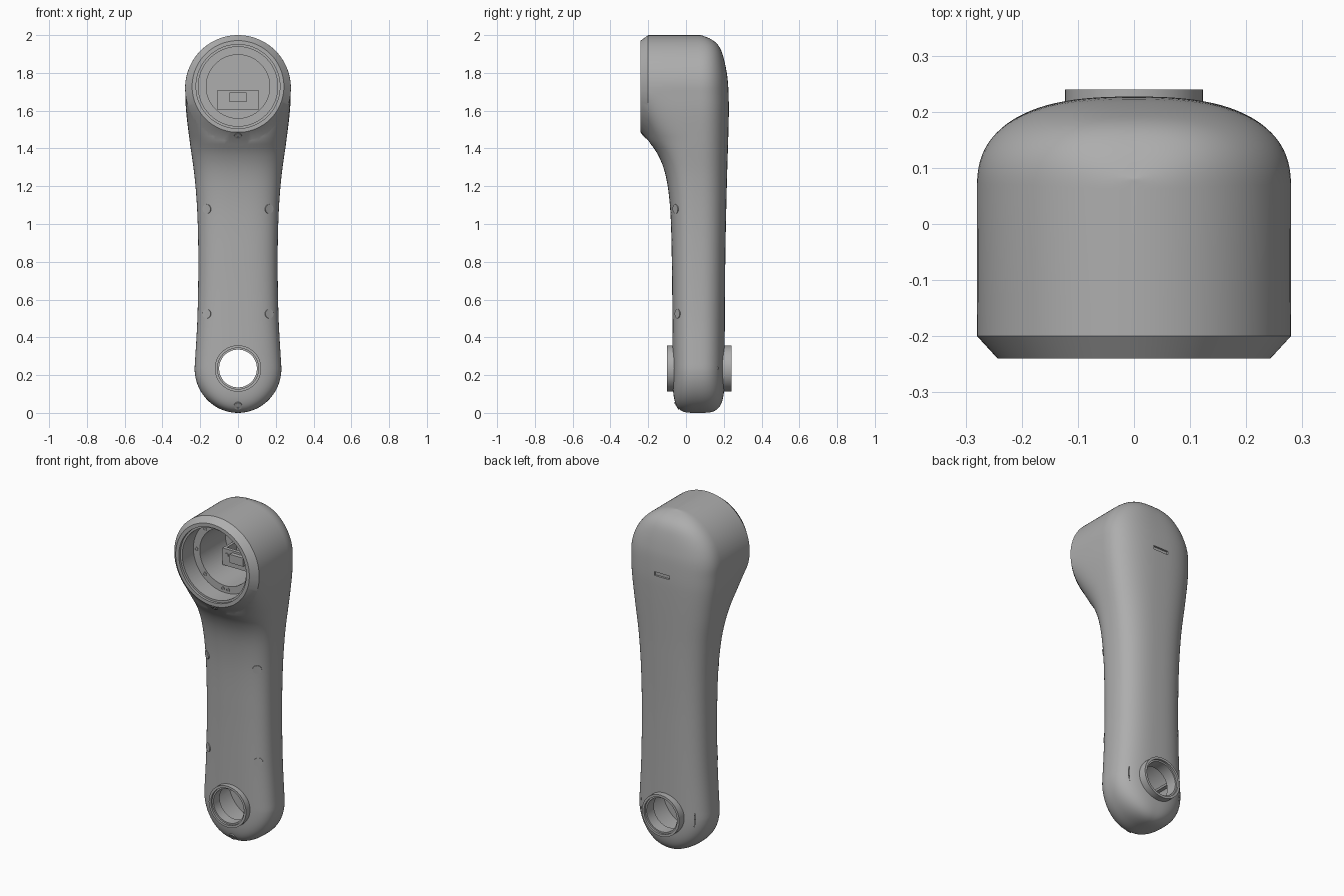
import bpy, bmesh, math
from mathutils import Vector, Matrix
from mathutils.bvhtree import BVHTree

cube = bpy.data.objects.get("Cube")
if cube:
    bpy.data.objects.remove(cube)

grey = bpy.data.materials.new("mid_grey")
grey.use_nodes = True
grey.diffuse_color = (0.42, 0.42, 0.42, 1)
grey.node_tree.nodes["Principled BSDF"].inputs["Base Color"].default_value = grey.diffuse_color

MID = 0.06            # depth of the parting plane
HEAD_Z, HEAD_R = 1.72, 0.28
FOOT_Z, FOOT_R = 0.235, 0.23
FACE_Y = -0.2         # plane where the head rim starts

# Profiles along the height: half width, front depth, back depth
WIDTH = [(0.235, 0.23), (0.5, 0.215), (0.8, 0.21), (1.05, 0.215), (1.25, 0.23),
         (1.44, 0.256), (1.6, 0.275), (1.72, 0.28)]
FRONT = [(0, 0.13), (0.5, 0.132), (0.8, 0.135), (1.05, 0.142), (1.2, 0.157),
         (1.3, 0.18), (1.38, 0.216), (1.44, 0.26)]
BACK = [(0, 0.143), (0.8, 0.148), (1.2, 0.156), (1.6, 0.167), (1.72, 0.164),
        (1.8, 0.156), (1.9, 0.133), (1.95, 0.108), (1.98, 0.07), (2, 0.02)]


def curve(points, z):
    """Smooth interpolation through a short list of points."""
    z = min(max(z, points[0][0]), points[-1][0])
    last = len(points) - 1
    i = next(k for k in range(last) if z <= points[k + 1][0])

    def slope(k):
        a, b = points[max(k - 1, 0)], points[min(k + 1, last)]
        return (b[1] - a[1]) / (b[0] - a[0])
    (z0, v0), (z1, v1) = points[i], points[i + 1]
    h = z1 - z0
    t = (z - z0) / h
    return ((1 + 2 * t) * (1 - t) ** 2 * v0 + t * (1 - t) ** 2 * h * slope(i)
            + t * t * (3 - 2 * t) * v1 + t * t * (t - 1) * h * slope(i + 1))


def section(z):
    """Half width, front depth, back depth and front squareness at a height."""
    w, front, back, n = curve(WIDTH, z), curve(FRONT, z), curve(BACK, z), 2.8
    if z < FOOT_Z:
        s = (FOOT_Z - z) / FOOT_Z
        w = FOOT_R * math.sqrt(1 - s * s)
        k = (1 - s ** 4) ** 0.25
        front, back = front * k, back * k
    if z > HEAD_Z:
        w = math.sqrt(HEAD_R ** 2 - (z - HEAD_Z) ** 2)
    reach = MID - FACE_Y
    if z > HEAD_Z - HEAD_R:
        # the section passes through the round head rim on the face plane
        n = 2.8 + 3.2 * min((z - 1.44) / 0.28, 1)
        chord = math.sqrt(max(HEAD_R ** 2 - (z - HEAD_Z) ** 2, 0))
        ratio = min(chord / w, 0.9995)
        front = min(reach / (1 - ratio ** n) ** (1 / n), 0.6)
    return w, front, back, n


def finish(bm, name):
    bmesh.ops.recalc_face_normals(bm, faces=bm.faces[:])
    mesh = bpy.data.meshes.new(name)
    bm.to_mesh(mesh)
    bm.free()
    obj = bpy.data.objects.new(name, mesh)
    bpy.context.collection.objects.link(obj)
    mesh.materials.append(grey)
    return obj


def smooth(obj, angle=30):
    bpy.ops.object.select_all(action='DESELECT')
    obj.select_set(True)
    bpy.context.view_layer.objects.active = obj
    bpy.ops.object.shade_smooth_by_angle(angle=math.radians(angle))


def tube(name, x, z, profile, segs=48, closed=True):
    """Lathe a (radius, y) profile about an axis running front to back."""
    bm = bmesh.new()
    rings = []
    for r, y in profile:
        rings.append([bm.verts.new((x + r * math.cos(2 * math.pi * i / segs), y,
                                    z + r * math.sin(2 * math.pi * i / segs)))
                      for i in range(segs)])
    pairs = list(zip(rings, rings[1:]))
    if closed:
        pairs.append((rings[-1], rings[0]))
    else:
        bm.faces.new(rings[0])
        bm.faces.new(rings[-1])
    for a, b in pairs:
        for i in range(segs):
            j = (i + 1) % segs
            bm.faces.new((a[i], a[j], b[j], b[i]))
    return finish(bm, name)


def box(name, size, loc, tilt=0):
    bm = bmesh.new()
    bmesh.ops.create_cube(bm, size=1, matrix=Matrix.Translation(loc)
                          @ Matrix.Rotation(tilt, 4, 'Y') @ Matrix.Diagonal((*size, 1)))
    return finish(bm, name)


# Arm shell: stacked rounded sections from foot to head
SEGS = 96
heights = [FOOT_Z * (1 - math.cos(math.pi / 2 * (i + 0.3) / 20)) for i in range(20)]
heights += [FOOT_Z + (HEAD_Z - FOOT_Z) * i / 70 for i in range(70)]
heights += [HEAD_Z + HEAD_R * math.sin(math.pi / 2 * i / 24.3) for i in range(25)]
bm = bmesh.new()
rings = []
for z in heights:
    w, front, back, n = section(z)
    ring = []
    for i in range(SEGS):
        a = 2 * math.pi * (i + 0.5) / SEGS
        c, s = math.cos(a), math.sin(a)
        # blend squareness so that both halves meet on the parting plane
        p, d = (2.6, back) if s > 0 else (n, front)
        ring.append(bm.verts.new((math.copysign(w * abs(c) ** (2 / p), c),
                                  MID + math.copysign(d * abs(s) ** (2 / p), s), z)))
    rings.append(ring)
for a, b in zip(rings, rings[1:]):
    for i in range(SEGS):
        j = (i + 1) % SEGS
        bm.faces.new((a[i], a[j], b[j], b[i]))
bm.faces.new(rings[0])
bm.faces.new(rings[-1])

# Head rim and stepped socket, grown inward from the cut face
bmesh.ops.bisect_plane(bm, geom=bm.verts[:] + bm.edges[:] + bm.faces[:], dist=1e-5,
                       plane_co=(0, FACE_Y, 0), plane_no=(0, 1, 0), clear_inner=True)
bmesh.ops.remove_doubles(bm, verts=bm.verts[:], dist=0.0005)
loop = [e for e in bm.edges if e.is_boundary]
for r, y in [(0.243, -0.24), (0.222, -0.24), (0.222, -0.225), (0.21, -0.225),
             (0.21, -0.12), (0.168, -0.12), (0.168, 0.12)]:
    new = bmesh.ops.extrude_edge_only(bm, edges=loop)["geom"]
    loop = [g for g in new if isinstance(g, bmesh.types.BMEdge)]
    for v in (g for g in new if isinstance(g, bmesh.types.BMVert)):
        d = Vector((v.co.x, 0, v.co.z - 1.728)).normalized() * r
        v.co = (d.x, y, 1.728 + d.z)
bmesh.ops.contextual_create(bm, geom=loop)
shell = finish(bm, "arm_shell")

# Bore, hollow foot and back slot cut out of the shell
cutters = [tube("bore_cutter", 0, FOOT_Z, [(0.112, -0.3), (0.112, 0.4)], closed=False),
           tube("foot_cutter", 0, FOOT_Z, [(0.18, -0.04), (0.18, 0.17)], closed=False),
           box("slot_cutter", (0.1, 0.04, 0.022), (0, 0.235, 1.66))]
bpy.context.view_layer.objects.active = shell
for cutter in cutters:
    mod = shell.modifiers.new("cut", 'BOOLEAN')
    mod.operation, mod.solver, mod.object = 'DIFFERENCE', 'EXACT', cutter
    bpy.ops.object.modifier_apply(modifier=mod.name)
    bpy.data.objects.remove(cutter)
smooth(shell)

# Bearing collars on both ends of the bore
for name, lip, inner in (("front_collar", -0.1, -0.03), ("back_collar", 0.24, 0.16)):
    step = 0.012 if lip < 0 else -0.012
    smooth(tube(name, 0, FOOT_Z, [(0.123, inner), (0.123, lip), (0.109, lip),
                                  (0.109, lip + step), (0.1, lip + step), (0.1, inner)]))

# Ribs inside the foot, clear of the bore
for side, label in ((1, "left"), (-1, "right")):
    box(label + "_foot_rib", (0.07, 0.2, 0.012),
        (side * 0.14, 0.065, FOOT_Z + 0.06), side * -0.5)

# Flush plugs and small screws lying on the shell surface
tree = BVHTree.FromObject(shell, bpy.context.evaluated_depsgraph_get())


def surface_disc(name, x, z, r, holed=False):
    hit, normal, _, _ = tree.ray_cast(Vector((x, -1, z)), Vector((0, 1, 0)))
    if hit is None:
        return
    profile = [(r, 0.01), (r, -0.003), (r * 0.5, -0.003), (r * 0.5, 0.008)]
    disc = tube(name, 0, 0, profile if holed else profile[:2], 20, closed=False)
    disc.matrix_world = Matrix.Translation(hit) @ Vector((0, -1, 0)).rotation_difference(
        normal).to_matrix().to_4x4()
    smooth(disc)


for label, x in (("left", 0.165), ("right", -0.165)):
    surface_disc(label + "_upper_plug", x, 1.08, 0.025)
    surface_disc(label + "_lower_plug", x, 0.525, 0.025)
surface_disc("head_screw", 0, 1.467, 0.02, True)
surface_disc("foot_screw", 0, 0.037, 0.022, True)

# Screw bosses around the socket flange
spots = [(0.19 * math.cos(math.radians(a)), 0.19 * math.sin(math.radians(a)))
         for a in (0, 45, 135, 180, 225, 315)]
spots += [(x, z) for x in (-0.017, 0.017) for z in (-0.188, 0.188)]
for i, (x, z) in enumerate(spots):
    tube("flange_screw_%d" % (i + 1), x, 1.728 + z,
         [(0.012, -0.115), (0.012, -0.124), (0.006, -0.124), (0.006, -0.115)], 16)

# Connector bracket inside the socket
box("bracket_plate", (0.22, 0.02, 0.1), (0, 0.02, 1.657))
box("bracket_block", (0.09, 0.03, 0.05), (0, 0.0, 1.67))
for side, label in ((1, "left"), (-1, "right")):
    box(label + "_bracket_leg", (0.015, 0.11, 0.1), (side * 0.1, 0.07, 1.657))
    tube(label + "_bracket_screw", side * 0.08, 1.672, [(0.012, 0.015), (0.012, 0.004)],
         16, closed=False)
